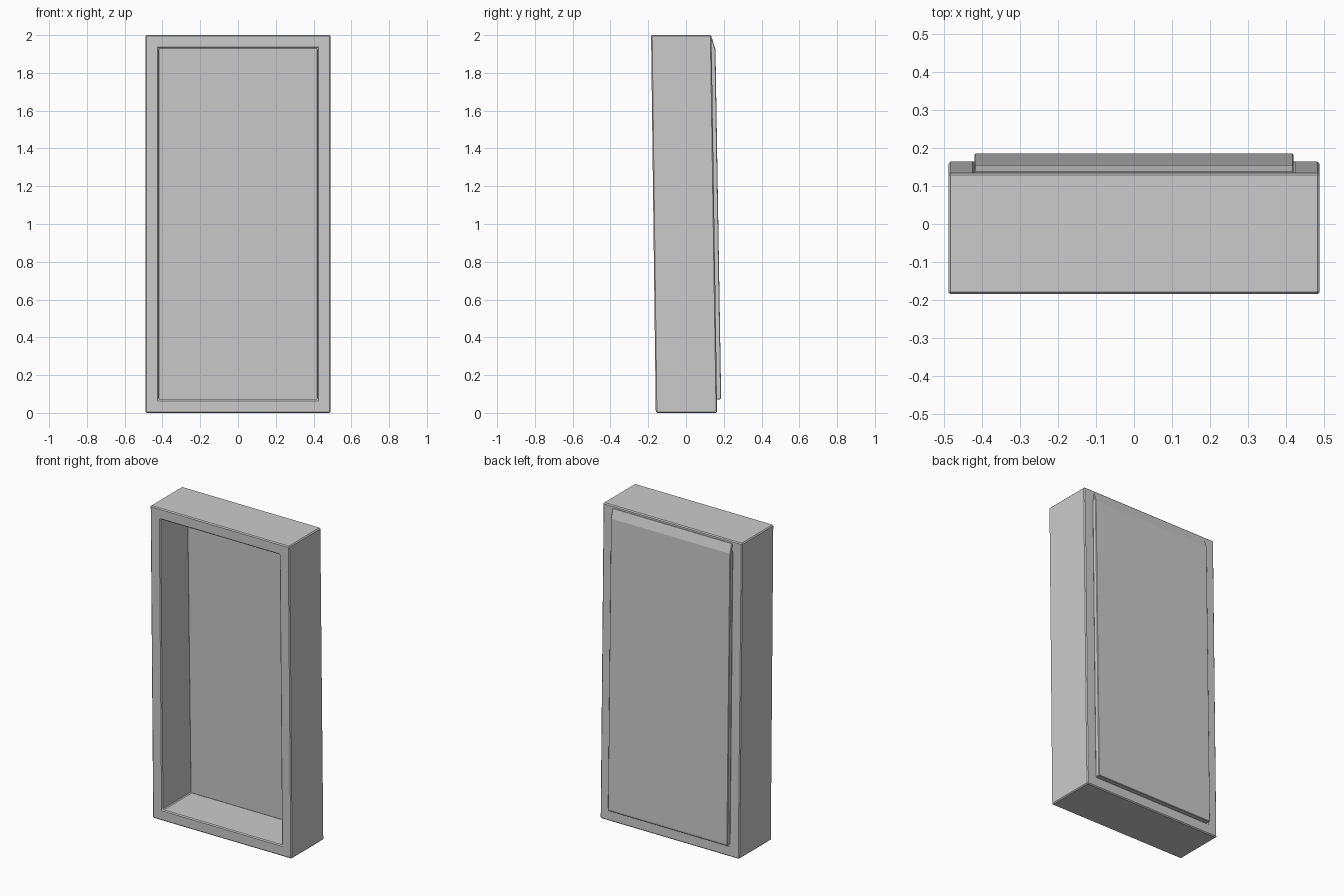
import bpy, bmesh

if "Cube" in bpy.data.objects:
    bpy.data.objects.remove(bpy.data.objects["Cube"])


def lerp(z, low, high):
    return low + (high - low) * z / 2.0


def front_y(z):
    return lerp(z, -0.16, -0.185)


def back_y(z):
    return lerp(z, 0.165, 0.135)


def finish(name, bm, bevel):
    bmesh.ops.recalc_face_normals(bm, faces=bm.faces)
    mesh = bpy.data.meshes.new(name)
    bm.to_mesh(mesh)
    bm.free()
    ob = bpy.data.objects.new(name, mesh)
    bpy.context.collection.objects.link(ob)
    mod = ob.modifiers.new("soft_edges", "BEVEL")
    mod.width = bevel
    mod.segments = 1
    return ob


# Deep rectangular frame, leaning slightly forward
bm = bmesh.new()


def ring(hw, z0, z1, depth):
    return [bm.verts.new((x, depth(z), z))
            for x, z in ((-hw, z0), (hw, z0), (hw, z1), (-hw, z1))]


rings = [ring(0.49, 0, 2, front_y), ring(0.49, 0, 2, back_y),
         ring(0.42, 0.07, 1.93, back_y), ring(0.42, 0.07, 1.93, front_y)]
for k in range(4):
    a, b = rings[k], rings[(k + 1) % 4]
    for i in range(4):
        j = (i + 1) % 4
        bm.faces.new((a[i], a[j], b[j], b[i]))
finish("frame", bm, 0.006)

# Back panel, standing proud behind the frame with a sloped top edge
bm = bmesh.new()
profile = [(0.125, 0.069), (0.183, 0.072), (0.186, 0.085),
           (0.156, 1.925), (0.137, 1.985), (0.09, 1.94)]
left = [bm.verts.new((-0.421, y, z)) for y, z in profile]
right = [bm.verts.new((0.421, y, z)) for y, z in profile]
bm.faces.new(left)
bm.faces.new(right[::-1])
for i in range(len(profile)):
    j = (i + 1) % len(profile)
    bm.faces.new((left[i], right[i], right[j], left[j]))
finish("back_panel", bm, 0.003)
